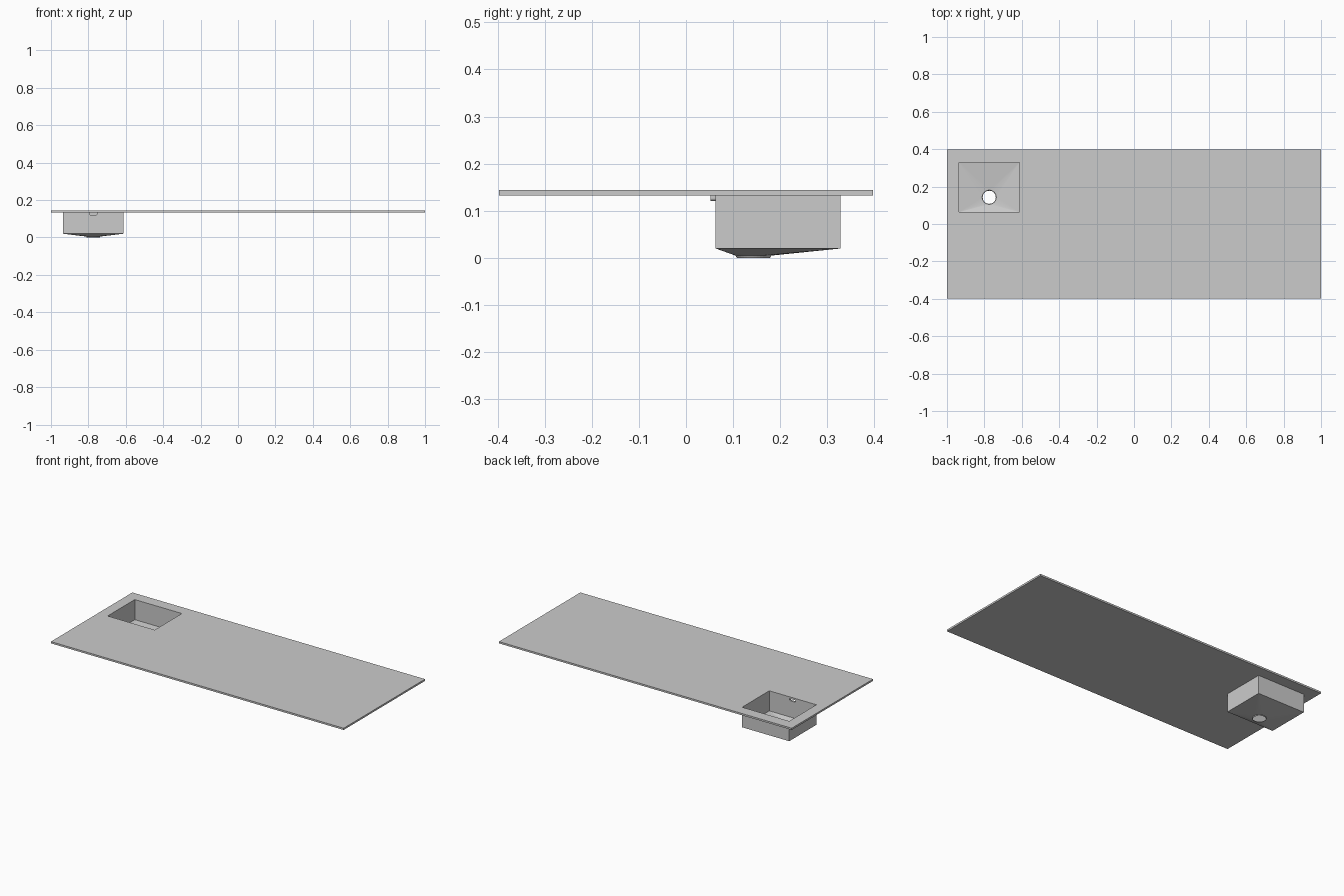
import bpy, bmesh, math

if "Cube" in bpy.data.objects:
    bpy.data.objects.remove(bpy.data.objects["Cube"])

TOP, UNDER, FLOOR = 0.144, 0.133, 0.02
X0, X1, Y0, Y1 = -0.935, -0.613, 0.063, 0.328      # bowl opening
SX0, SX1, SZ0, SZ1 = -0.794, -0.753, 0.121, 0.1325  # overflow slot
DX, DY = -0.774, 0.143                              # drain centre
SEG = 32


def rect(x0, x1, y0, y1, z):
    return [(x0, y0, z), (x1, y0, z), (x1, y1, z), (x0, y1, z)]


def loop(bm, pts):
    return [bm.verts.new(p) for p in pts]


def bridge(bm, a, b):
    n = len(a)
    for i in range(n):
        j = (i + 1) % n
        bm.faces.new((a[i], a[j], b[j], b[i]))


def finish(bm, name):
    mesh = bpy.data.meshes.new(name)
    bm.to_mesh(mesh)
    bm.free()
    obj = bpy.data.objects.new(name, mesh)
    bpy.context.collection.objects.link(obj)
    return obj


# Worktop slab with a rectangular opening
bm = bmesh.new()
loops = [loop(bm, p) for p in (
    rect(-1, 1, -0.397, 0.397, UNDER), rect(-1, 1, -0.397, 0.397, TOP),
    rect(X0, X1, Y0, Y1, TOP), rect(X0, X1, Y0, Y1, UNDER))]
for i in range(4):
    bridge(bm, loops[i], loops[(i + 1) % 4])
finish(bm, "worktop")

# Thin sink bowl: three plain walls
bm = bmesh.new()
top = loop(bm, rect(X0, X1, Y0, Y1, UNDER))
low = loop(bm, rect(X0, X1, Y0, Y1, FLOOR))
for i in (1, 2, 3):
    j = (i + 1) % 4
    bm.faces.new((top[i], top[j], low[j], low[i]))

# Front wall around the overflow slot, with rounded lower corners
R = 0.005
slot = [(SX0, SZ1), (SX0, SZ0 + R)]
slot += [(SX0 + R - R * math.cos(a), SZ0 + R - R * math.sin(a))
         for a in (math.pi / 6, math.pi / 3, math.pi / 2)]
slot += [(SX0 + SX1 - x, z) for x, z in reversed(slot)]
inner = loop(bm, [(x, Y0, z) for x, z in slot])
outer = loop(bm, [(x, Y0 - 0.011, z) for x, z in slot])
bm.faces.new([top[0], low[0]] + inner[4::-1])
bm.faces.new([low[0], low[1], inner[5], inner[4]])
bm.faces.new([low[1], top[1]] + inner[:4:-1])
bm.faces.new([top[1], top[0], inner[0], inner[-1]])
bridge(bm, inner, outer)

# Floor falling to the round open drain
def ring(r, z):
    return loop(bm, [(DX + r * math.cos(2 * math.pi * i / SEG),
                      DY + r * math.sin(2 * math.pi * i / SEG), z) for i in range(SEG)])

rim, outlet = ring(0.038, 0.005), ring(0.035, 0.0)
quarter = SEG // 4
for q in range(4):
    corner, nxt = low[(q + 2) % 4], low[(q + 3) % 4]
    for i in range(q * quarter, (q + 1) * quarter):
        bm.faces.new((corner, rim[(i + 1) % SEG], rim[i]))
    bm.faces.new((corner, nxt, rim[(q + 1) * quarter % SEG]))
bridge(bm, rim, outlet)
bmesh.ops.recalc_face_normals(bm, faces=bm.faces)
# Visible side of the bowl is the inside
bm.faces.ensure_lookup_table()
if bm.faces[0].normal.x > 0:
    bmesh.ops.reverse_faces(bm, faces=bm.faces)
finish(bm, "sink_bowl")
